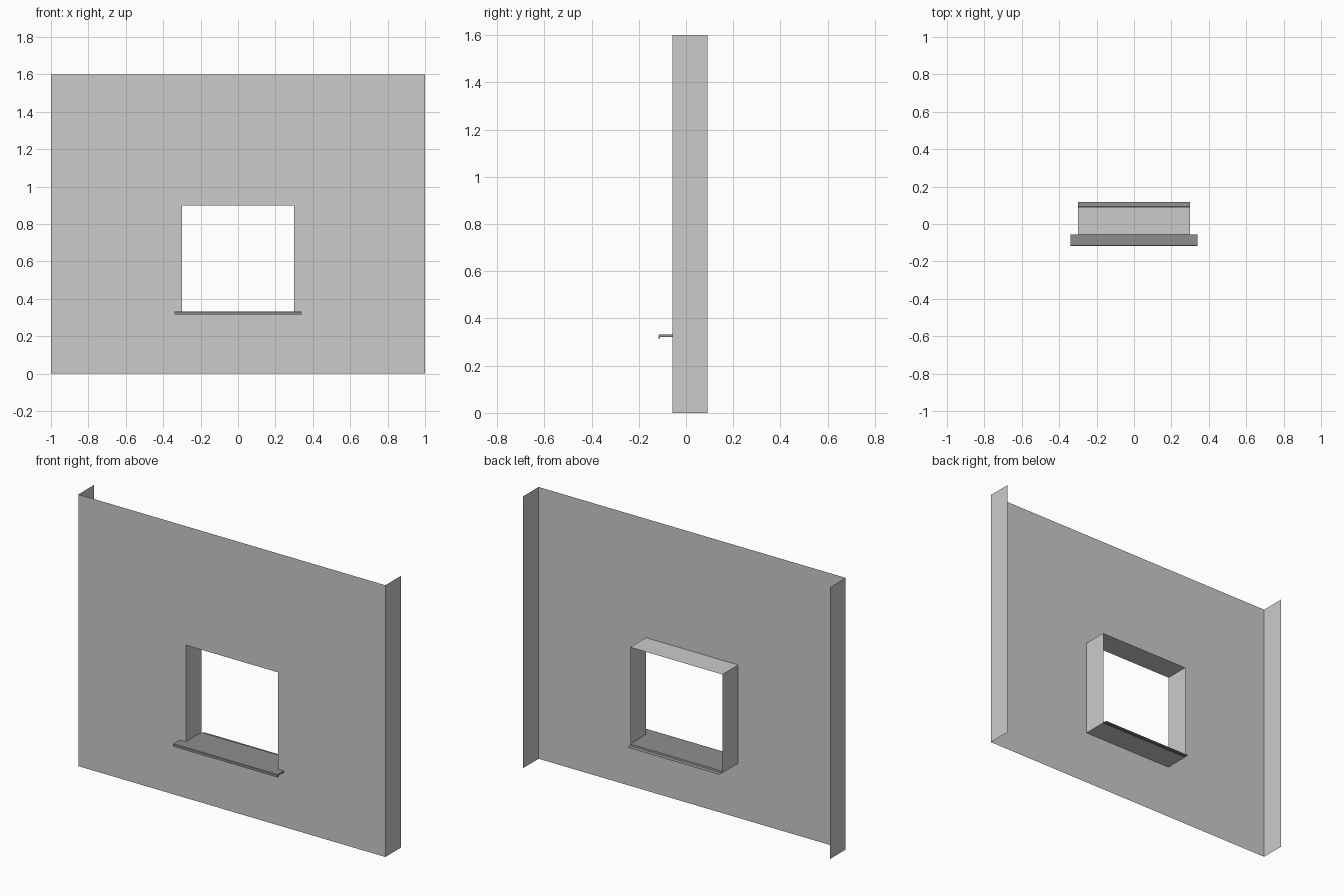
import bpy

if "Cube" in bpy.data.objects:
    bpy.data.objects.remove(bpy.data.objects["Cube"])

YF, YB = -0.057, 0.09          # wall face and back edge of returns
HX, Z0, Z1 = 0.30, 0.32, 0.90  # window opening
H = 1.60


def add_mesh(name, verts, faces):
    me = bpy.data.meshes.new(name)
    me.from_pydata(verts, [], faces)
    ob = bpy.data.objects.new(name, me)
    bpy.context.collection.objects.link(ob)
    return ob


def ring(hx, z0, z1, y):
    return [(-hx, y, z0), (hx, y, z0), (hx, y, z1), (-hx, y, z1)]


def strip(profile, hx, closed=False):
    """Extrude a (y, z) profile along x; closed profiles get end caps."""
    n = len(profile)
    verts = [(x, y, z) for x in (-hx, hx) for y, z in profile]
    faces = [(i, n + i, n + (i + 1) % n, (i + 1) % n)
             for i in range(n if closed else n - 1)]
    if closed:
        faces += [tuple(range(n)), tuple(range(2 * n - 1, n - 1, -1))]
    return verts, faces


# Wall sheet with window hole, reveal and side returns
verts = ring(1, 0, H, YF) + ring(HX, Z0, Z1, YF) + ring(HX, Z0, Z1, YB) + ring(1, 0, H, YB)
faces = []
for i in range(4):
    j = (i + 1) % 4
    faces.append((i, j, 4 + j, 4 + i))          # face around the opening
    faces.append((4 + i, 4 + j, 8 + j, 8 + i))  # reveal
    if i in (1, 3):
        faces.append((j, i, 12 + i, 12 + j))    # left and right returns
add_mesh("wall_panel", verts, faces)

dark = bpy.data.materials.new("sill_grey")
dark.diffuse_color = (0.27, 0.27, 0.27, 1)
dark.use_nodes = True
dark.node_tree.nodes["Principled BSDF"].inputs["Base Color"].default_value = dark.diffuse_color

# Projecting sill nose with drip lip
nose = [(YF, 0.331), (-0.115, 0.331), (-0.117, 0.329), (-0.117, 0.315),
        (-0.110, 0.315), (-0.110, 0.322), (YF, 0.322)]
sill_nose = add_mesh("sill_nose", *strip(nose, 0.34, True))
sill_nose.data.materials.append(dark)

# Sill sheet through the opening, stepping down at the back
sheet = [(YF, 0.331), (0.09, 0.330), (0.093, 0.322), (0.117, 0.320)]
sill_sheet = add_mesh("sill_sheet", *strip(sheet, HX))
sill_sheet.data.materials.append(dark)
